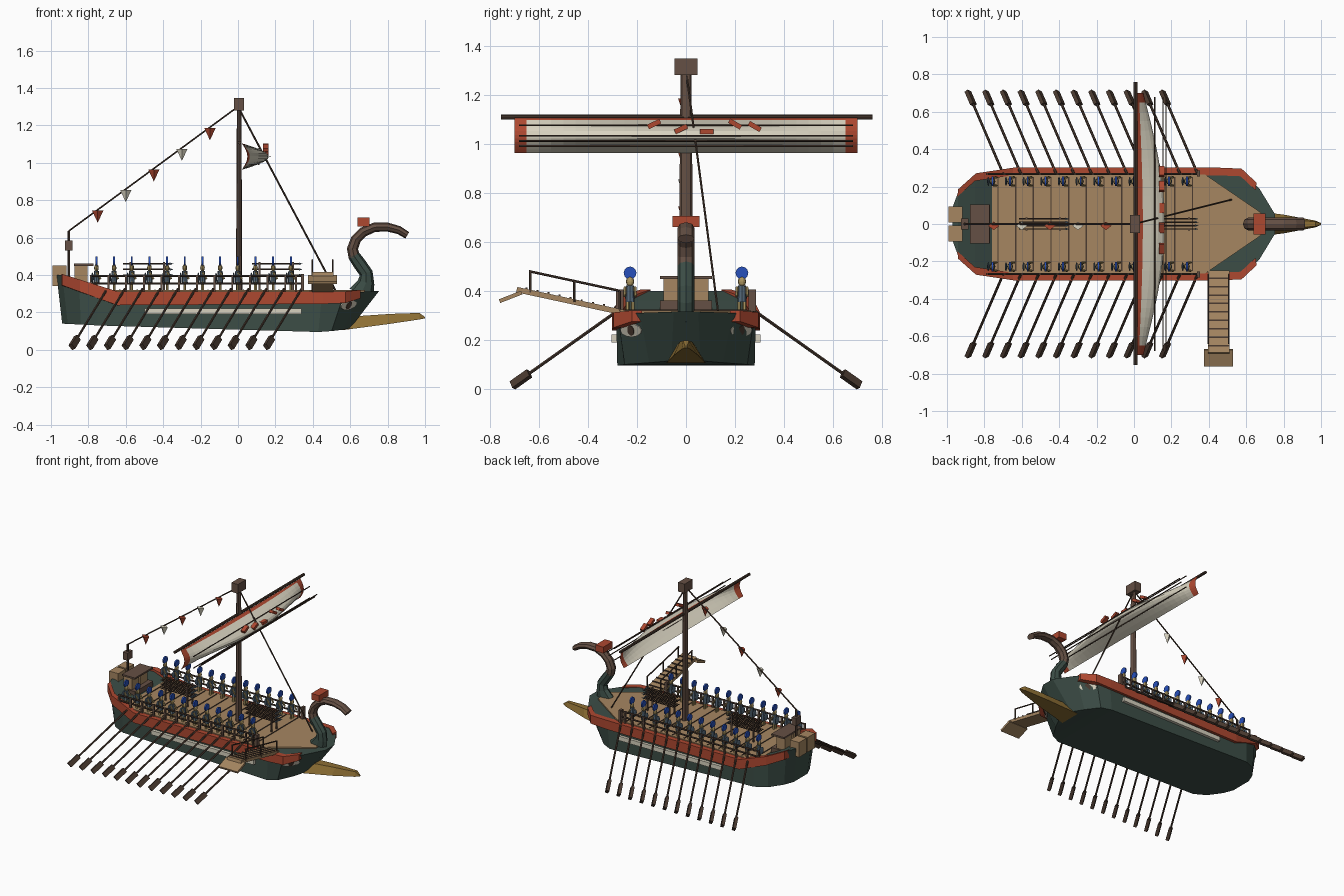
import bpy, bmesh, math
from mathutils import Vector, Matrix, Quaternion

cube = bpy.data.objects.get("Cube")
if cube:
    bpy.data.objects.remove(cube, do_unlink=True)

COLOURS = {
    "hull_green": (0.045, 0.075, 0.062), "deck_tan": (0.38, 0.24, 0.12),
    "trim_red": (0.42, 0.065, 0.03), "canvas_white": (0.68, 0.64, 0.52),
    "dark_wood": (0.07, 0.043, 0.03), "mid_wood": (0.13, 0.08, 0.058),
    "bronze": (0.27, 0.16, 0.035), "crest_blue": (0.02, 0.08, 0.5),
    "helmet_gold": (0.42, 0.31, 0.12), "tunic_grey": (0.09, 0.14, 0.19)}
MATS = {}
for key, rgb in COLOURS.items():
    m = bpy.data.materials.new(key)
    m.use_nodes = True
    m.diffuse_color = (*rgb, 1)
    bsdf = m.node_tree.nodes["Principled BSDF"]
    bsdf.inputs["Base Color"].default_value = (*rgb, 1)
    bsdf.inputs["Roughness"].default_value = 0.8
    MATS[key] = m


class Part:
    """One mesh object gathered from simple solids."""
    def __init__(self, name):
        self.name, self.bm, self.mats = name, bmesh.new(), []

    def slot(self, mat):
        if mat not in self.mats:
            self.mats.append(mat)
        return self.mats.index(mat)

    def paint(self, verts, mat):
        i = self.slot(mat)
        for f in {f for v in verts for f in v.link_faces}:
            f.material_index = i

    def box(self, c, size, mat, rot=Quaternion()):
        M = Matrix.LocRotScale(Vector(c), rot, Vector(size))
        self.paint(bmesh.ops.create_cube(self.bm, size=1, matrix=M)["verts"], mat)

    def rod(self, a, b, r, mat, n=6, r2=None, squash=1):
        a, b = Vector(a), Vector(b)
        rot = Vector((0, 0, 1)).rotation_difference(b - a)
        M = Matrix.LocRotScale((a + b) / 2, rot, Vector((squash, 1, 1)))
        self.paint(bmesh.ops.create_cone(
            self.bm, cap_ends=True, segments=n, radius1=r, radius2=r if r2 is None else r2,
            depth=(b - a).length, matrix=M)["verts"], mat)

    def ball(self, c, size, mat):
        M = Matrix.LocRotScale(Vector(c), None, Vector(size))
        self.paint(bmesh.ops.create_uvsphere(
            self.bm, u_segments=10, v_segments=6, radius=1, matrix=M)["verts"], mat)

    def loft(self, rings, mat):
        rows = [[self.bm.verts.new(p) for p in ring] for ring in rings]
        n = len(rows[0])
        for a, b in zip(rows, rows[1:]):
            for k in range(n):
                self.bm.faces.new((a[k], a[(k + 1) % n], b[(k + 1) % n], b[k]))
        self.bm.faces.new(rows[0][::-1])
        self.bm.faces.new(rows[-1])
        self.paint([v for row in rows for v in row], mat)

    def done(self, recalc=True):
        if recalc:
            bmesh.ops.recalc_face_normals(self.bm, faces=self.bm.faces)
        mesh = bpy.data.meshes.new(self.name)
        self.bm.to_mesh(mesh)
        self.bm.free()
        for mat in self.mats:
            mesh.materials.append(MATS[mat])
        ob = bpy.data.objects.new(self.name, mesh)
        bpy.context.collection.objects.link(ob)
        return ob


# Hull: stations of top x, top half width, top z, bottom x, bottom half width, bottom z
STATIONS = [(-.97, .09, .40, -.94, .08, .14), (-.94, .17, .40, -.91, .15, .138),
            (-.85, .25, .36, -.84, .24, .135), (-.75, .28, .31, -.75, .28, .13),
            (.45, .285, .31, .43, .28, .095), (.57, .28, .31, .50, .25, .1),
            (.67, .19, .31, .56, .15, .107), (.755, .05, .315, .60, .06, .115)]
hull = Part("hull")
hull.loft([[(xb, -b, zb), (xb, b, zb), (xt, t, zt), (xt, -t, zt)]
           for xt, t, zt, xb, b, zb in STATIONS], "hull_green")
hull.done()

# Deck with plank seams
deck = Part("deck")
half = [(-.76, .265), (.38, .265), (.68, .06)]
outline = half + [(x, -y) for x, y in reversed(half)]
deck.loft([[(x, y, z) for x, y in outline] for z in (.305, .319)], "deck_tan")
SEATS = [-.757 + .0945 * i for i in range(12)]
for x in SEATS:
    deck.box((x + .03, 0, .32), (.007, .5, .006), "dark_wood")
deck.done()

# Red wales, white strakes, painted eyes and railings on both sides
BAND = [(-.945, .17, .345, .405), (-.85, .255, .31, .375), (-.65, .285, .238, .312),
        (.45, .285, .245, .312), (.57, .28, .25, .312), (.65, .205, .275, .32)]
for s, side in ((1, "left"), (-1, "right")):
    wale = Part("wale_" + side)
    wale.loft([[(x, s * (w - .025), lo), (x + .005, s * (w + .016), lo),
                (x + .005, s * (w + .016), hi), (x, s * (w - .025), hi)]
               for x, w, lo, hi in BAND], "trim_red")
    wale.done()

    strake = Part("strake_" + side)
    strake.box((-.08, s * .288, .206), (.84, .03, .032), "canvas_white")
    strake.done()

    eye = Part("eye_" + side)
    corners = [Vector((p[k], s * p[k + 1], p[k + 2])) for p in STATIONS[5:7] for k in (3, 0)]
    al, ah, bl, bh = corners
    out = (bl - al).cross(ah - al).normalized() * -s
    if out.y * s < 0:
        out = -out
    for du, dv, lift, mat in ((.46, .13, .004, "canvas_white"), (.14, .1, .007, "dark_wood")):
        ring = []
        for k in range(12):
            a = k * math.tau / 12
            u, v = .5 + du * math.cos(a), .66 + dv * math.sin(a)
            ring.append(al.lerp(bl, u).lerp(ah.lerp(bh, u), v))
        eye.loft([[p - out * .002 for p in ring], [p + out * lift for p in ring]], mat)
    eye.done()

    rail = Part("railing_" + side)
    for z in (.355, .395):
        rail.rod((-.78, s * .268, z), (.34, s * .268, z), .006, "dark_wood")
    for x in SEATS + [.34]:
        rail.box((x - .03, s * .268, .355), (.01, .012, .09), "mid_wood")
    rail.box((.345, s * .27, .36), (.018, .03, .09), "mid_wood")
    rail.done()

    oars = Part("oars_" + side)
    for i in range(12):
        x = -.7 + .0945 * i
        a, b = Vector((x, s * .27, .325)), Vector((x - .185, s * .70, .02))
        d = (b - a).normalized()
        oars.rod(a, b, .007, "dark_wood")
        oars.box(b - d * .035, (.022, .034, .09), "dark_wood",
                 Vector((0, 0, 1)).rotation_difference(d))
    oars.done()

# Rowers: one figure, repeated along both sides
fig = Part("rower")
for dy in (-.011, .011):
    fig.rod((0, dy, .315), (0, dy, .365), .008, "helmet_gold")
    fig.rod((0, dy * 1.8, .415), (.022, dy * 2, .378), .006, "helmet_gold")
fig.rod((0, 0, .355), (0, 0, .422), .019, "tunic_grey", 8, .016, .85)
fig.ball((-.022, 0, .385), (.006, .024, .028), "tunic_grey")
fig.ball((0, 0, .438), (.013, .017, .02), "helmet_gold")
fig.rod((-.005, 0, .473), (.005, 0, .473), .026, "crest_blue", 12)
figure = fig.done()
first = True
for s in (-1, 1):
    for x in SEATS:
        ob = figure if first else bpy.data.objects.new("rower", figure.data)
        if not first:
            bpy.context.collection.objects.link(ob)
        first = False
        ob.location = (x, s * .228, 0)

# Spear racks on the centre line
for x in (-.485, .205):
    rack = Part("spear_rack")
    for dx in (-.09, .09):
        for dy in (-.03, .03):
            rack.box((x + dx, dy, .395), (.01, .01, .15), "mid_wood")
    for z in (.40, .43, .46):
        for dy in (-.027, -.009, .009, .027):
            rack.rod((x - .13, dy, z), (x + .12, dy, z), .004, "dark_wood", 5)
            rack.rod((x + .12, dy, z), (x + .14, dy, z), .007, "tunic_grey", 5, 0)
    rack.done()

# Mast, cap and yard
mast = Part("mast")
mast.rod((.006, 0, .31), (.006, 0, 1.3), .031, "mid_wood", 8, .022, .55)
mast.box((.005, 0, 1.313), (.053, .094, .068), "mid_wood")
mast.rod((.008, -.755, 1.108), (.008, .76, 1.108), .01, "dark_wood", 8)
mast.done()

# Billowing sail with red border, emblem strokes and reef lines
sail = Part("sail")
COLS, ROWS = 28, 9
def sail_point(u, v):
    bulge = .03 + .115 * math.cos(u * math.pi / 2)
    return Vector((.02 + bulge * math.sin(math.pi * v), .7 * u, 1.104 - .142 * v))
levels = [0, .06] + [.06 + .94 * (j + 1) / ROWS for j in range(ROWS)]
grid = [[sail.bm.verts.new(sail_point(2 * i / COLS - 1, v)) for i in range(COLS + 1)] for v in levels]
white, red = sail.slot("canvas_white"), sail.slot("trim_red")
for j in range(len(levels) - 1):
    for i in range(COLS):
        f = sail.bm.faces.new((grid[j][i], grid[j + 1][i], grid[j + 1][i + 1], grid[j][i + 1]))
        f.material_index = red if j == 0 or i in (0, COLS - 1) else white
sail.done(False)
emblem = Part("sail_emblem")
for y, z, tilt in ((-.13, 1.08, 25), (-.02, 1.06, 25), (.085, 1.05, 0), (.2, 1.08, -30), (.28, 1.07, -30)):
    emblem.box((.148, y, z), (.03, .055, .02), "trim_red",
               Quaternion((1, 0, 0), math.radians(tilt)))
emblem.done()
lines = Part("reef_lines")
for v in (.2, .5, .65, .8):
    p = sail_point(0, v)
    lines.rod((p.x + .006, -.68, p.z), (p.x + .006, .68, p.z), .004, "dark_wood", 5)
lines.done()

# Rigging, stern post and pennants
rig = Part("rigging")
top, stern = Vector((0, 0, 1.3)), Vector((-.905, 0, .635))
rig.rod(top, stern, .005, "dark_wood")
rig.rod(top, (.52, .13, .32), .005, "dark_wood")
rig.rod((-.905, 0, .33), stern, .009, "dark_wood")
rig.box((-.905, 0, .558), (.038, .06, .055), "mid_wood")
rig.done()
pennants = Part("pennants")
for i in range(5):
    p = top.lerp(stern, (.15 + .15 * i) / .905)
    pennants.rod(p - Vector((0, .01, .005)), p - Vector((0, .01, .07)), .03,
                 "canvas_white" if i % 2 else "trim_red", 4, 0, .75)
pennants.done()

# Stern cargo
cargo = Part("stern_crates")
for y in (-.05, .05):
    cargo.box((-.955, y, .395), (.075, .085, .11), "deck_tan")
    cargo.box((-.84, y, .395), (.07, .085, .11), "deck_tan")
cargo.box((-.825, 0, .455), (.105, .21, .012), "mid_wood")
cargo.box((-.82, 0, .33), (.1, .21, .06), "mid_wood")
cargo.done()

# Curled prow: green neck below, wooden scroll above, red comb
def curl(name, pts, mat):
    part, rings = Part(name), []
    for i, (x, z, r) in enumerate(pts):
        a, b = pts[max(i - 1, 0)], pts[min(i + 1, len(pts) - 1)]
        t = Vector((b[0] - a[0], 0, b[1] - a[1])).normalized()
        n = Vector((-t.z, 0, t.x))
        c = Vector((x, 0, z))
        rings.append([c + n * r * math.cos(k * math.pi / 4)
                      + Vector((0, .035 * math.sin(k * math.pi / 4), 0)) for k in range(8)])
    part.loft(rings, mat)
    part.done()
curl("prow_neck", [(.66, .30, .07), (.685, .36, .045), (.685, .41, .036), (.65, .46, .035), (.618, .505, .032)],
     "hull_green")
curl("prow_scroll", [(.622, .495, .031), (.612, .54, .03), (.63, .59, .028), (.67, .63, .027), (.73, .655, .025),
                     (.80, .656, .024), (.86, .64, .022), (.905, .612, .02)], "mid_wood")
comb = Part("prow_comb")
comb.box((.672, 0, .683), (.064, .11, .046), "trim_red")
comb.done()

# Bronze ram
ram = Part("ram")
ram.loft([[(x, -b, lo), (x, b, lo), (x + dx, t, hi), (x + dx, -t, hi)] for x, b, lo, dx, t, hi in
          ((.56, .08, .105, .08, .035, .18), (.8, .05, .137, .02, .025, .192),
           (.97, .018, .162, 0, .012, .197), (1.0, .005, .168, 0, .004, .175))], "bronze")
ram.done()

# Boarding plank with handrails
plank = Part("boarding_plank")
def slab(y0, z0, y1, z1, w, t, mat):
    a, b = Vector((.452, y0, z0)), Vector((.452, y1, z1))
    rot = Vector((0, -1, 0)).rotation_difference(b - a)
    plank.box((a + b) / 2, (w, (b - a).length, t), mat, rot)
slab(-.25, .31, -.69, .405, .115, .022, "deck_tan")
slab(-.67, .393, -.76, .358, .155, .016, "deck_tan")
for i in range(9):
    y = -.29 - .045 * i
    plank.box((.452, y, .332 - (y + .29) * .216), (.115, .008, .008), "dark_wood")
for x in (.397, .507):
    plank.rod((x, -.27, .40), (x, -.64, .48), .005, "dark_wood")
    for y in (-.27, -.455, -.635):
        z = .315 - (y + .27) * .216
        plank.rod((x, y, z), (x, y, z + .085), .005, "dark_wood")
plank.done()
